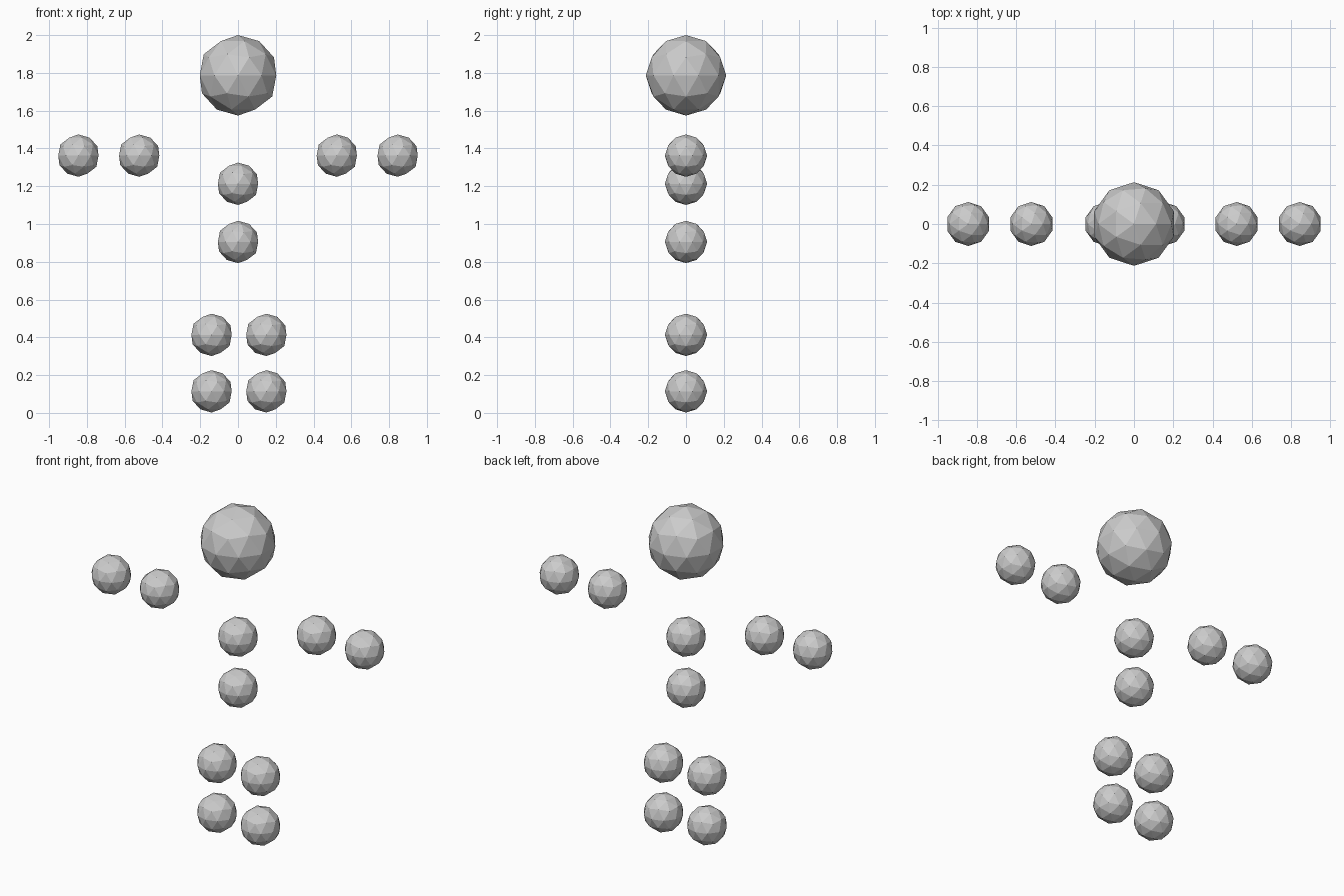
import bpy

cube = bpy.data.objects.get("Cube")
if cube:
    bpy.data.objects.remove(cube, do_unlink=True)

# Single plain grey for every ball
grey = bpy.data.materials.new("light_grey")
grey.use_nodes = True
color = (0.6, 0.6, 0.6, 1.0)
grey.diffuse_color = color
grey.node_tree.nodes["Principled BSDF"].inputs["Base Color"].default_value = color

JOINT_RADIUS = 0.112


def ball(name, x, z, radius=JOINT_RADIUS):
    """Flat-shaded, low-poly ball on the y = 0 plane."""
    bpy.ops.mesh.primitive_ico_sphere_add(subdivisions=2, radius=radius, location=(x, 0, z))
    obj = bpy.context.object
    obj.name = name
    obj.data.materials.append(grey)
    return obj


# Head and torso
ball("head", 0, 1.787, 0.213)
ball("chest", 0, 1.213)
ball("waist", 0, 0.905)

# Arms mirror exactly; the legs sit slightly toward the left
for side, sign, leg_x in (("left", 1, 0.15), ("right", -1, -0.14)):
    ball(side + "_elbow", sign * 0.523, 1.362)
    ball(side + "_hand", sign * 0.845, 1.362)
    ball(side + "_knee", leg_x, 0.413)
    ball(side + "_foot", leg_x, 0.114)
